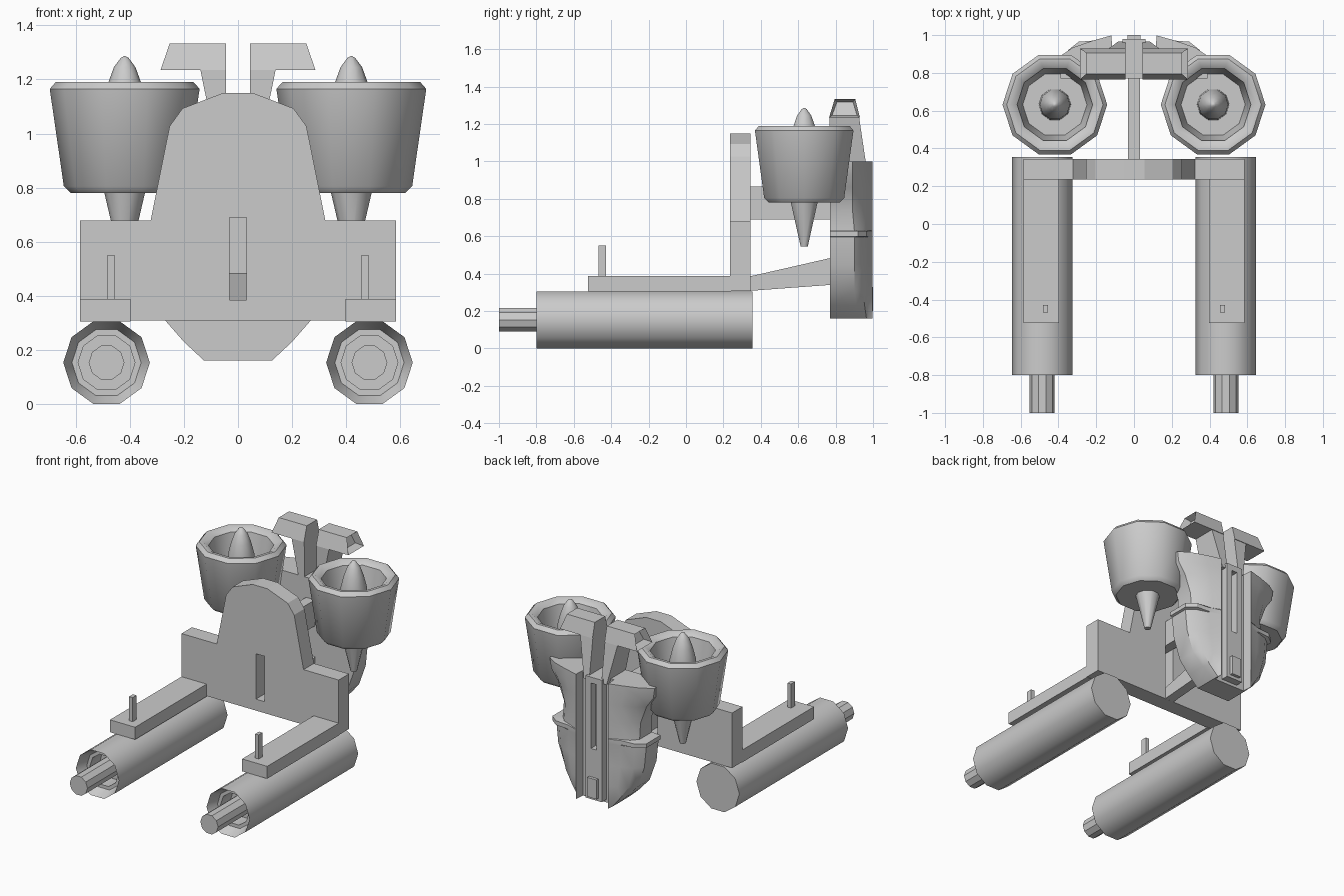
import bpy, bmesh, math
from mathutils import Vector

if "Cube" in bpy.data.objects:
    bpy.data.objects.remove(bpy.data.objects["Cube"])


def finish(name, bm, mirror=True, smooth=None):
    # Every part is modelled in world space on the +x side and mirrored
    bmesh.ops.remove_doubles(bm, verts=bm.verts, dist=1e-5)
    bmesh.ops.recalc_face_normals(bm, faces=bm.faces)
    seam = [f for f in bm.faces if all(abs(v.co.x) < 1e-5 for v in f.verts)]
    bmesh.ops.delete(bm, geom=seam, context='FACES')
    me = bpy.data.meshes.new(name)
    bm.to_mesh(me)
    bm.free()
    ob = bpy.data.objects.new(name, me)
    bpy.context.collection.objects.link(ob)
    if smooth:
        bpy.ops.object.select_all(action='DESELECT')
        ob.select_set(True)
        bpy.context.view_layer.objects.active = ob
        bpy.ops.object.shade_smooth_by_angle(angle=math.radians(smooth))
    if mirror:
        ob.modifiers.new("mirror", 'MIRROR').use_axis[0] = True
    return ob


def loft(rings, caps=True):
    bm = bmesh.new()
    loops = [[bm.verts.new(p) for p in ring] for ring in rings]
    n = len(rings[0])
    for a, b in zip(loops, loops[1:]):
        for i in range(n):
            j = (i + 1) % n
            bm.faces.new((a[i], a[j], b[j], b[i]))
    if caps:
        bm.faces.new(loops[0])
        bm.faces.new(loops[-1])
    return bm


def rect(x0, x1, y0, y1, z):
    return [(x0, y0, z), (x1, y0, z), (x1, y1, z), (x0, y1, z)]


def box(name, x0, x1, y0, y1, z0, z1):
    return finish(name, loft([rect(x0, x1, y0, y1, z0), rect(x0, x1, y0, y1, z1)]))


def extrude_y(name, prof, y0, y1):
    return finish(name, loft([[(x, y, z) for x, z in prof] for y in (y0, y1)]))


def extrude_x(name, prof, w):
    return finish(name, loft([[(x, y, z) for y, z in prof] for x in (0, w)]))


def lathe(name, prof, cx, c2, axis, smooth=None, n=10):
    rings = []
    for r, h in prof:
        ring = []
        for i in range(n):
            a = 2 * math.pi * i / n
            u, v = cx + r * math.cos(a), c2 + r * math.sin(a)
            ring.append((u, v, h) if axis == 'z' else (u, h, v))
        rings.append(ring)
    return finish(name, loft(rings), smooth=smooth)


# Gun barrels: hollow ten-sided sleeve with an inner barrel
lathe("gun_sleeve", [(.05, -.62), (.105, -.62), (.105, -.73), (.128, -.73),
                     (.16, -.80), (.16, .355)], .486, .153, 'y', smooth=40)
lathe("gun_inner_barrel", [(.066, -1), (.066, -.6)], .486, .153, 'y')

# Arm pads and upright handles
box("arm_pad", .398, .585, -.525, .24, .305, .388)
box("handle", .456, .482, -.468, -.428, .38, .55)

# Back plate with a central slot
extrude_y("back_plate", [(0, .308), (.585, .308), (.585, .678), (.323, .678),
                         (.285, .868), (.253, 1.027), (.205, 1.093), (.055, 1.15),
                         (0, 1.15), (0, .69), (.031, .69), (.031, .385), (0, .385)],
          .235, .345)

# Beams between plate and pack
extrude_x("upper_beam", [(.34, .69), (.34, .865), (.80, .865), (.80, .69)], .033)
extrude_x("lower_beam", [(.34, .308), (.34, .385), (.80, .49), (.80, .342)], .033)

# Pack: half cross-sections stacked upward (height, half width, outer-edge depth)
sections = [(.16, .125, .92), (.23, .20, .91), (.31, .27, .90), (.45, .32, .90),
            (.595, .335, .90), (.60, .35, .92), (.628, .35, .92), (.632, .285, .90),
            (.74, .285, .89), (.86, .33, .89), (.93, .38, .89), (1.0, .39, .89)]
rings = []
for z, w, yo in sections:
    d = w - .12
    rings.append([(0, .77, z), (w, .77, z), (w, yo, z), (.12 + d * .75, yo + .045, z),
                  (.12 + d * .35, .972, z), (.12, .998, z), (.115, .93, z), (0, .93, z)])
finish("pack", loft(rings), smooth=30)

# Pack spine with a recessed slot, and a small block at its foot
extrude_y("pack_spine", [(0, .18), (.06, .18), (.06, 1.0), (0, 1.0), (0, .96),
                         (.022, .96), (.022, .52), (0, .52)], .90, .98)
box("spine_block", 0, .035, .90, 1.0, .20, .33)

# Top fins: stem and hollow-ended head
finish("fin_stem", loft([rect(.045, .085, .77, .965, .97),
                         rect(.045, .14, .768, .925, 1.24)]))
bm = loft([rect(.045, .286, .765, .93, 1.235), rect(.045, .253, .795, .905, 1.333)])
bmesh.ops.recalc_face_normals(bm, faces=bm.faces)
end = max(bm.faces, key=lambda f: f.normal.x)
bmesh.ops.inset_region(bm, faces=[end], thickness=.02)
for v in end.verts:
    v.co += Vector((-.05, 0, 0))
finish("fin_head", bm)

# Turbines: tail cone, tapered shroud, open intake and nose cone
lathe("turbine", [(.02, .545), (.075, .78), (.20, .78), (.225, .805), (.277, 1.165),
                  (.255, 1.19), (.235, 1.19), (.20, 1.165), (.17, .98), (.085, .98),
                  (.08, 1.11), (.06, 1.19), (.04, 1.245), (.014, 1.28), (.003, 1.286)],
      .419, .632, 'z', smooth=40)
